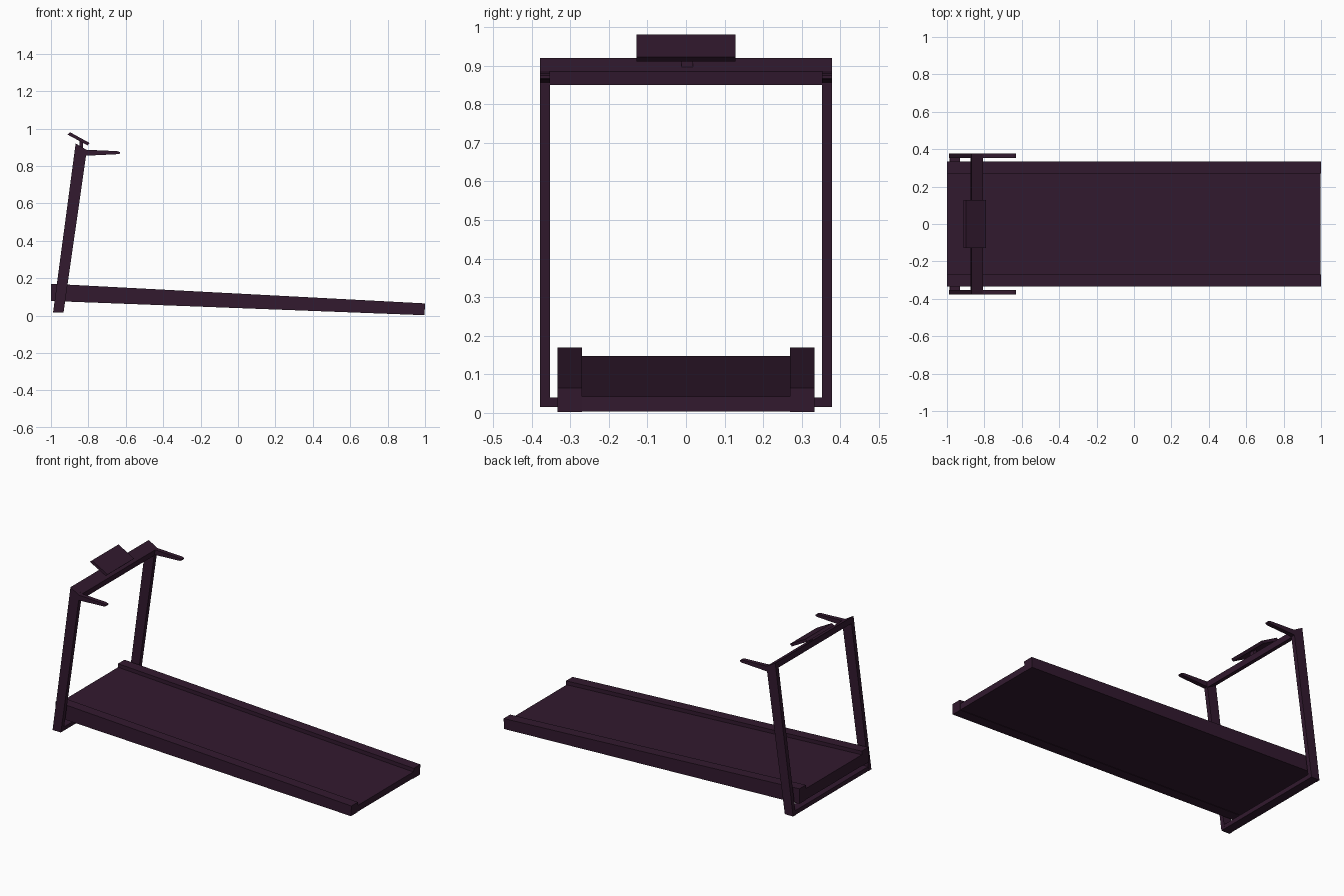
import bpy, bmesh

if "Cube" in bpy.data.objects:
    bpy.data.objects.remove(bpy.data.objects["Cube"])

plum = bpy.data.materials.new("dark_plum")
plum.diffuse_color = (0.032, 0.01, 0.028, 1)
plum.use_nodes = True
plum.node_tree.nodes["Principled BSDF"].inputs["Base Color"].default_value = plum.diffuse_color


def extrude_y(name, profile, y0, y1):
    """Extrude a closed x-z profile from y0 to y1."""
    bm = bmesh.new()
    face = bm.faces.new([bm.verts.new((x, y0, z)) for x, z in profile])
    ext = bmesh.ops.extrude_face_region(bm, geom=[face])
    verts = [g for g in ext["geom"] if isinstance(g, bmesh.types.BMVert)]
    bmesh.ops.translate(bm, verts=verts, vec=(0, y1 - y0, 0))
    bmesh.ops.recalc_face_normals(bm, faces=bm.faces)
    mesh = bpy.data.meshes.new(name)
    bm.to_mesh(mesh)
    bm.free()
    mesh.materials.append(plum)
    obj = bpy.data.objects.new(name, mesh)
    bpy.context.collection.objects.link(obj)
    return obj


def pair(name, profile, y0, y1):
    """The same part on both sides."""
    extrude_y("left_" + name, profile, -y1, -y0)
    extrude_y("right_" + name, profile, y0, y1)


# sloping running deck and raised side rails
extrude_y("running_deck", [(-1, 0.08), (0.996, 0.004), (0.996, 0.042), (-1, 0.148)], -0.27, 0.27)
pair("side_rail", [(-1, 0.078), (0.997, 0.002), (1, 0.065), (-1, 0.17)], 0.27, 0.333)

# leaning uprights, joined at the floor and at the top
pair("upright", [(-0.989, 0.015), (-0.933, 0.015), (-0.813, 0.852),
                 (-0.81, 0.886), (-0.868, 0.92)], 0.352, 0.378)
extrude_y("base_crossbar", [(-0.987, 0.015), (-0.933, 0.015),
                            (-0.930, 0.04), (-0.985, 0.04)], -0.352, 0.352)
extrude_y("top_crossbar", [(-0.868, 0.92), (-0.808, 0.885),
                           (-0.812, 0.85), (-0.873, 0.885)], -0.352, 0.352)

# tapered handles reaching over the deck
pair("handle", [(-0.825, 0.854), (-0.64, 0.863), (-0.63, 0.867), (-0.63, 0.874),
                (-0.645, 0.879), (-0.825, 0.887)], 0.352, 0.378)

# tilted console on a short stem
extrude_y("console", [(-0.912, 0.968), (-0.805, 0.91), (-0.792, 0.922),
                      (-0.898, 0.98)], -0.128, 0.128)
extrude_y("console_stem", [(-0.847, 0.89), (-0.828, 0.88), (-0.828, 0.928),
                           (-0.847, 0.938)], -0.012, 0.018)
